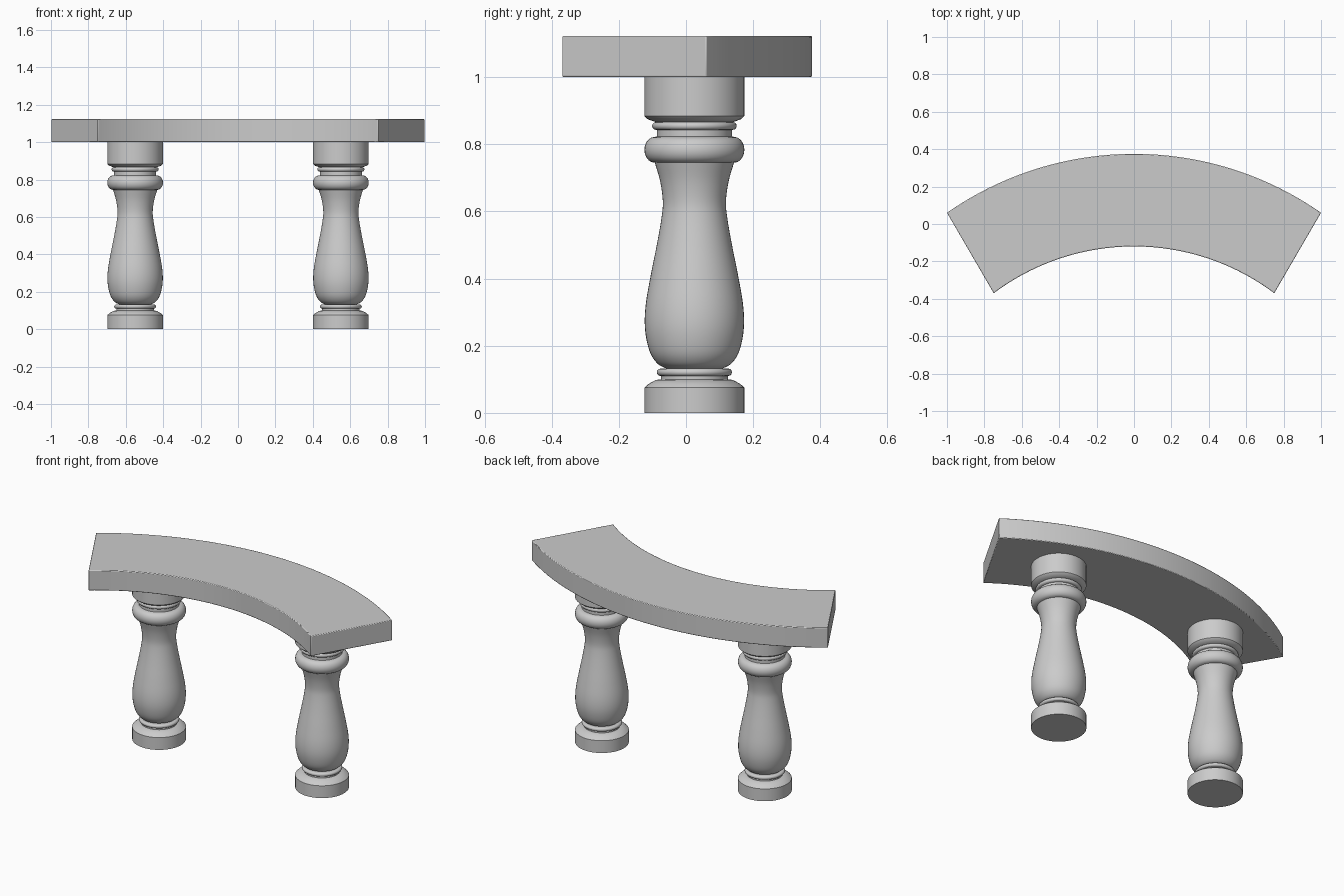
import bpy, bmesh, math

if "Cube" in bpy.data.objects:
    bpy.data.objects.remove(bpy.data.objects["Cube"])

def finish(bm, name, angle):
    bmesh.ops.recalc_face_normals(bm, faces=bm.faces[:])
    me = bpy.data.meshes.new(name)
    bm.to_mesh(me)
    bm.free()
    ob = bpy.data.objects.new(name, me)
    bpy.context.collection.objects.link(ob)
    bpy.ops.object.select_all(action='DESELECT')
    ob.select_set(True)
    bpy.context.view_layer.objects.active = ob
    bpy.ops.object.shade_smooth_by_angle(angle=math.radians(angle))
    return ob

# Curved seat slab between two concentric arcs
def arc(radius, half_width, n=48):
    a = math.asin(half_width / radius)
    return [(radius * math.sin(-a + 2 * a * i / n),
             radius * math.cos(-a + 2 * a * i / n) - 1.37) for i in range(n + 1)]

bm = bmesh.new()
outer, inner = arc(1.745, 1.0), arc(1.25, 0.75)
rows = [[bm.verts.new((x, y, z)) for x, y in line]
        for line, z in ((outer, 1.0), (outer, 1.123), (inner, 1.123), (inner, 1.0))]
for k in range(4):
    a, b = rows[k], rows[(k + 1) % 4]
    for i in range(len(a) - 1):
        bm.faces.new((a[i], a[i + 1], b[i + 1], b[i]))
for i in (0, -1):
    bm.faces.new([r[i] for r in rows])
seat = finish(bm, "seat", 30)
bev = seat.modifiers.new("soft_edges", 'BEVEL')
bev.width = 0.004
bev.segments = 2
bev.limit_method = 'ANGLE'
bev.angle_limit = math.radians(40)

# Turned baluster leg profile: base, bead, vase, ring, capital
def bead(z0, z1, r_in, r_out, n=10):
    zc, h, d = (z0 + z1) / 2, (z1 - z0) / 2, r_out - r_in
    return [(r_in + d * math.sin(math.pi * i / n),
             zc - h * math.cos(math.pi * i / n)) for i in range(n + 1)]

def spline(pts, n=4):
    out = []
    for i in range(len(pts) - 1):
        p = [pts[max(0, min(len(pts) - 1, i + j))] for j in (-1, 0, 1, 2)]
        for s in range(n):
            t = s / n
            out.append(tuple(0.5 * (2 * b + (c - a) * t + (2 * a - 5 * b + 4 * c - d) * t * t
                                    + (3 * b - a - 3 * c + d) * t ** 3)
                             for a, b, c, d in zip(*p)))
    return out + [pts[-1]]

vase = spline([(.083, .132), (.108, .145), (.130, .175), (.143, .22), (.148, .27), (.144, .33),
               (.130, .41), (.112, .50), (.098, .58), (.094, .63), (.102, .69), (.118, .745)])
profile = ([(0, 0), (.149, 0), (.149, .075), (.137, .086), (.115, .098), (.100, .100), (.100, .110)]
           + bead(.110, .132, .101, .112, 6) + vase
           + bead(.745, .822, .118, .149)
           + [(.112, .823), (.112, .842)]
           + bead(.843, .866, .115, .126, 6)
           + [(.124, .869), (.140, .875), (.149, .884), (.149, 1.0), (0, 1.0)])

def make_leg(name, x):
    bm = bmesh.new()
    vs = [bm.verts.new((x + r, 0.025, z)) for r, z in profile]
    es = [bm.edges.new((vs[i], vs[i + 1])) for i in range(len(vs) - 1)]
    bmesh.ops.spin(bm, geom=vs + es, cent=(x, 0.025, 0), axis=(0, 0, 1),
                   angle=2 * math.pi, steps=48, use_merge=False)
    bmesh.ops.remove_doubles(bm, verts=bm.verts[:], dist=1e-4)
    return finish(bm, name, 35)

for side, x in (("left", -.55), ("right", .55)):
    make_leg(side + "_leg", x)
